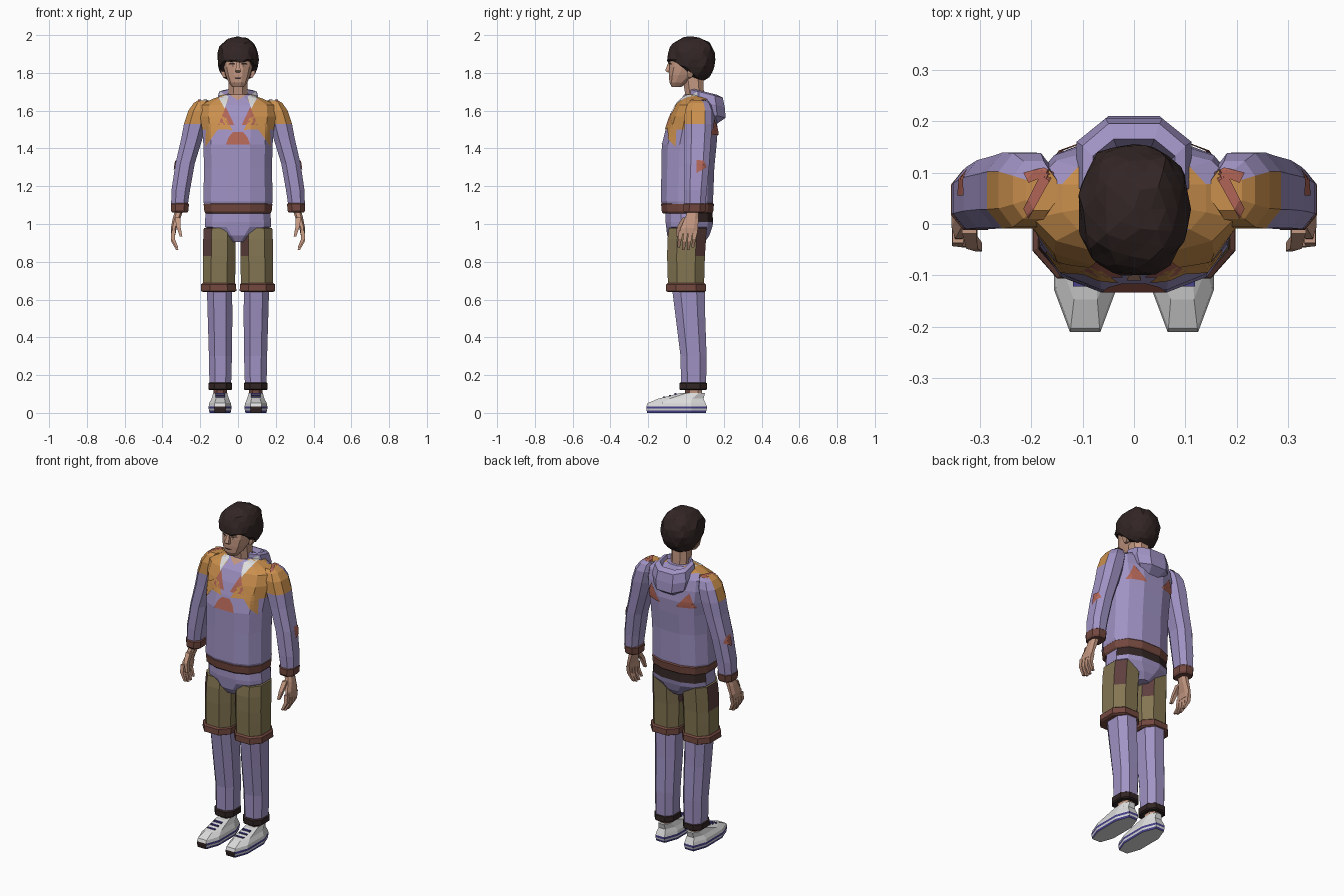
import bpy, bmesh, math
from mathutils import Vector, noise
from mathutils.bvhtree import BVHTree

cube = bpy.data.objects.get("Cube")
if cube:
    bpy.data.objects.remove(cube, do_unlink=True)

COLOURS = {
    "lavender": (.35, .29, .55),
    "orange": (.6, .28, .075),
    "salmon_red": (.44, .13, .095),
    "maroon": (.11, .05, .047),
    "khaki": (.23, .18, .085),
    "dark_brown": (.032, .019, .018),
    "skin": (.55, .31, .22),
    "off_white": (.72, .72, .72),
    "deep_blue": (.065, .055, .26),
    "rust_brown": (.17, .065, .05),
}
MATS = {}
for key, rgb in COLOURS.items():
    m = bpy.data.materials.new(key)
    m.use_nodes = True
    m.diffuse_color = (*rgb, 1)
    m.node_tree.nodes["Principled BSDF"].inputs["Base Color"].default_value = (*rgb, 1)
    MATS[key] = m


def finish(name, bm, rule, fix_normals=True):
    """Turn a bmesh into an object; rule is a colour or a function of a face."""
    if fix_normals:
        bmesh.ops.recalc_face_normals(bm, faces=bm.faces[:])
    bm.normal_update()
    used = []
    for f in bm.faces:
        colour = rule(f.calc_center_median(), f.normal) if callable(rule) else rule
        if colour not in used:
            used.append(colour)
        f.material_index = used.index(colour)
    mesh = bpy.data.meshes.new(name)
    bm.to_mesh(mesh)
    bm.free()
    for colour in used:
        mesh.materials.append(MATS[colour])
    obj = bpy.data.objects.new(name, mesh)
    bpy.context.collection.objects.link(obj)
    return obj


def power(v, e):
    return math.copysign(abs(v) ** e, v)


def loft(name, rings, rule, n=8, square=.8, tilt=0, side=1):
    """Skin horizontal rings given as (z, centre x, centre y, half width, half depth)."""
    bm = bmesh.new()
    norm = power(math.cos(math.pi / n), square)
    loops = []
    for z, cx, cy, rx, ry in rings:
        loop = []
        for i in range(n):
            a = 2 * math.pi * (i + .5) / n
            dy = -ry * power(math.cos(a), square) / norm
            dx = rx * power(math.sin(a), square) / norm
            loop.append(bm.verts.new((side * (cx + dx), cy + dy, z + tilt * dy)))
        loops.append(loop)
    for low, high in zip(loops, loops[1:]):
        for i in range(n):
            j = (i + 1) % n
            bm.faces.new((low[i], low[j], high[j], high[i]))
    bm.faces.new(loops[0])
    bm.faces.new(loops[-1])
    return finish(name, bm, rule)


def box(name, centre, size, rule):
    bm = bmesh.new()
    bmesh.ops.create_cube(bm, size=1)
    for v in bm.verts:
        v.co = Vector(c + s * k for c, s, k in zip(centre, size, v.co))
    return finish(name, bm, rule)


# Projection directions: flat point -> ray origin, and ray direction
VIEWS = {
    "front": (lambda a, b: (a, -2, b), (0, 1, 0)),
    "back": (lambda a, b: (a, 2, b), (0, -1, 0)),
    "left": (lambda a, b: (2, a, b), (-1, 0, 0)),
    "right": (lambda a, b: (-2, a, b), (1, 0, 0)),
    "top": (lambda a, b: (a, b, 3), (0, 0, -1)),
}


def patch(name, targets, view, points, colour, flip=1):
    """Lay a thin flat-coloured shape onto the surface of the targets."""
    verts, polys = [], []
    for t in targets:
        base = len(verts)
        verts += [v.co.copy() for v in t.data.vertices]
        polys += [[base + i for i in p.vertices] for p in t.data.polygons]
    tree = BVHTree.FromPolygons(verts, polys)
    origin, way = VIEWS[view]
    way = Vector(way)
    bm = bmesh.new()
    bm.faces.new([bm.verts.new(origin(flip * a, b)) for a, b in points])
    bmesh.ops.triangulate(bm, faces=bm.faces[:])
    bmesh.ops.subdivide_edges(bm, edges=bm.edges[:], cuts=4, use_grid_fill=True)
    bmesh.ops.triangulate(bm, faces=bm.faces[:])
    missed = []
    for v in bm.verts:
        hit = tree.ray_cast(v.co, way)[0]
        if hit:
            v.co = hit - way * .005
        else:
            missed.append(v)
    bmesh.ops.delete(bm, geom=missed, context="VERTS")
    bm.normal_update()
    for f in bm.faces:
        if f.normal.dot(way) > 0:
            f.normal_flip()
    return finish(name, bm, colour, False)


# Sweatshirt body with orange yoke, hem and hood
def yoke(c, nrm):
    return "orange" if c.z > 1.5 and abs(c.x) > .08 and nrm.y < .4 else "lavender"

torso = loft("sweatshirt_body", [
    (1.08, 0, .01, .175, .13), (1.12, 0, .005, .183, .138), (1.3, 0, .01, .18, .14),
    (1.42, 0, .017, .183, .145), (1.5, 0, .03, .19, .138), (1.57, 0, .038, .2, .122),
    (1.63, 0, .045, .195, .1), (1.66, 0, .05, .14, .078), (1.685, 0, .055, .07, .06)],
    yoke, n=12)
loft("sweatshirt_hem", [(1.055, 0, .008, .17, .128), (1.065, 0, .008, .178, .136),
     (1.105, 0, .008, .182, .14), (1.112, 0, .008, .176, .134)], "rust_brown", n=12)
hood = loft("hood", [
    (1.54, 0, .11, .06, .05), (1.585, 0, .12, .1, .09), (1.64, 0, .115, .112, .09),
    (1.69, 0, .11, .1, .085), (1.7, 0, .1, .08, .065), (1.63, 0, .09, .06, .05)],
    "lavender", tilt=-.25)

# Head, neck and hair
loft("neck", [(1.6, 0, .06, .06, .06), (1.69, 0, .045, .05, .05), (1.79, 0, .035, .05, .055)], "skin")
head = loft("head", [
    (1.725, 0, -.05, .03, .025), (1.75, 0, -.038, .05, .05), (1.79, 0, -.01, .066, .08),
    (1.83, 0, .02, .076, .108), (1.87, 0, .03, .08, .113), (1.93, 0, .03, .074, .1),
    (1.96, 0, .03, .05, .07)], "skin", n=12)
loft("nose", [(1.803, 0, -.088, .011, .01), (1.812, 0, -.092, .014, .018),
     (1.86, 0, -.084, .006, .008)], "skin", n=4)
patch("mouth", [head], "front", [(-.022, 1.776), (.022, 1.776), (.012, 1.768), (-.012, 1.768)], "dark_brown")

bm = bmesh.new()
bmesh.ops.create_icosphere(bm, subdivisions=3, radius=1)
for v in bm.verts:
    d = v.co.copy()
    p = Vector((.107 * power(d.x, .85), .029 + .127 * power(d.y, .85), 1.87 + .122 * power(d.z, .9)))
    p += d * (.011 * noise.noise(p * 38) + .007 * noise.noise(p * 90))
    hairline = min(1.862, max(1.735, 1.862 - .9 * (p.y + .055)))
    p.z = min(2, max(p.z, hairline + .012 * noise.noise(p * 50)))
    v.co = p
finish("hair", bm, "dark_brown")

# Chest and back pattern
patch("chest_dome", [torso], "front", [(-.065, 1.42), (.065, 1.42), (.05, 1.46), (.025, 1.488),
      (-.025, 1.488), (-.05, 1.46)], "salmon_red")
patch("throat", [torso, hood], "front", [(-.045, 1.685), (0, 1.655), (.045, 1.685)], "skin")

for side, label in ((1, "left"), (-1, "right")):
    tag = label + "_"
    patch(tag + "chest_band", [torso], "front",
          [(.06, 1.56), (.085, 1.57), (.17, 1.52), (.172, 1.41), (.1, 1.51), (.03, 1.495)], "orange", side)
    patch(tag + "chest_triangle", [torso], "front", [(.02, 1.525), (.105, 1.525), (.065, 1.62)],
          "salmon_red", side)
    patch(tag + "back_triangle", [torso], "back", [(.05, 1.47), (.16, 1.47), (.125, 1.56)],
          "salmon_red", side)
    patch(tag + "collar", [torso, hood], "front", [(.05, 1.675), (.095, 1.7), (.1, 1.665), (.07, 1.61)],
          "off_white", side)
    patch(tag + "eye", [head], "front", [(.015, 1.845), (.05, 1.845), (.045, 1.852), (.02, 1.853)],
          "dark_brown", side)
    patch(tag + "eyebrow", [head], "front", [(.012, 1.862), (.055, 1.862), (.05, 1.872), (.014, 1.87)],
          "dark_brown", side)
    loft(tag + "ear", [(1.775, .07, .02, .008, .01), (1.80, .08, .025, .01, .018),
         (1.84, .085, .03, .01, .02)], "skin", n=4, side=side)

    # Sleeve, cuff and shoulder stripes
    def sleeve_colour(c, nrm):
        return "orange" if c.z > 1.54 and nrm.y < .25 else "lavender"

    sleeve = loft(tag + "sleeve", [
        (1.1, .31, .048, .044, .055), (1.18, .303, .05, .049, .06), (1.32, .28, .058, .051, .066),
        (1.45, .245, .063, .056, .07), (1.53, .226, .065, .06, .074), (1.6, .208, .066, .055, .072),
        (1.64, .195, .066, .04, .056), (1.655, .18, .066, .03, .04)], sleeve_colour, side=side)
    loft(tag + "sleeve_cuff", [(1.06, .308, .045, .04, .05), (1.07, .308, .045, .046, .057),
         (1.105, .308, .047, .048, .059), (1.113, .308, .047, .042, .052)], "rust_brown", side=side)
    patch(tag + "elbow_mark", [sleeve], label, [(.055, 1.27), (.11, 1.3), (.095, 1.335), (.055, 1.34)],
          "salmon_red")
    for tip in (.03, .1):
        patch(tag + "shoulder_stripe", [torso, sleeve], "top",
              [(.155, .1), (.175, .11), (.215, tip), (.205, tip - .02)], "salmon_red", side)

    # Hand
    loft(tag + "palm", [(1.08, .31, .04, .022, .028), (1.03, .325, .03, .02, .036),
         (.98, .34, .018, .015, .046), (.95, .342, .014, .012, .045)], "skin", side=side)
    for k in range(4):
        y = .05 - .025 * k
        drop = .012 * (k in (1, 2))
        loft(tag + "finger", [(.965, .342, y, .011, .012), (.92 - drop, .344, y - .008, .01, .01),
             (.875 - drop, .322, y - .014, .006, .007)], "skin", n=4, side=side)
    loft(tag + "thumb", [(1.035, .32, .0, .014, .018), (.985, .315, -.036, .011, .012),
         (.935, .302, -.045, .007, .008)], "skin", n=4, side=side)

    # Shorts leg in two colours, with a turned-up cuff
    def shorts_colour(c, nrm):
        inner = side * .1
        if abs(nrm.z) < .7 and c.z > .83 and (c.x - inner) * (1 if nrm.y < .3 else -1) < -.01:
            return "maroon"
        return "khaki"

    loft(tag + "shorts_leg", [(.66, .1, 0, .084, .095), (.76, .1, 0, .086, .098),
         (.83, .099, .0, .086, .1), (.92, .098, .004, .086, .102), (.98, .097, .01, .084, .1)],
         shorts_colour, side=side)
    loft(tag + "shorts_cuff", [(.64, .103, 0, .084, .096), (.646, .103, 0, .094, .106),
         (.68, .103, 0, .093, .105), (.688, .103, 0, .084, .096)], "rust_brown", side=side)

    # Trouser leg and its dark cuff
    loft(tag + "trouser_leg", [(.13, .094, .04, .057, .066), (.3, .093, .04, .061, .069),
         (.5, .095, .024, .065, .078), (.67, .098, .012, .067, .087)], "lavender", side=side)
    loft(tag + "trouser_cuff", [(.12, .094, .038, .056, .066), (.126, .094, .038, .063, .073),
         (.156, .094, .038, .063, .073), (.162, .094, .038, .056, .066)], "dark_brown", side=side)

    # Shoe with striped sole, laces and ankle
    def shoe_colour(c, nrm):
        if nrm.z < -.8 or c.z > .035:
            return "off_white"
        if c.y < -.17:
            return "dark_brown"
        return "off_white" if .012 < c.z < .022 else "deep_blue"

    loft(tag + "shoe", [(0, .095, -.05, .056, .155), (.012, .095, -.05, .058, .158),
         (.022, .095, -.05, .06, .16), (.035, .095, -.05, .06, .16), (.052, .095, -.05, .057, .153),
         (.075, .094, -.027, .046, .12), (.105, .094, .035, .037, .065)], shoe_colour, side=side)
    for y in (-.115, -.085, -.055):
        box(tag + "lace", (side * .094, y, .085 + .31 * (y + .1)), (.05, .012, .012), "deep_blue")
    loft(tag + "ankle", [(.08, .094, .04, .034, .045), (.13, .094, .04, .036, .045)],
         lambda c, nrm: "rust_brown" if nrm.y < -.5 else "skin", side=side)


# Hips with a dark waistband across the back
def hip_colour(c, nrm):
    return "dark_brown" if c.z > 1.01 and nrm.y > .3 else "lavender"

loft("hips", [(.905, 0, .01, .04, .09), (.94, 0, .012, .1, .112), (.985, 0, .017, .176, .122),
     (1.01, 0, .018, .176, .126), (1.08, 0, .015, .168, .122)], hip_colour, n=12)
